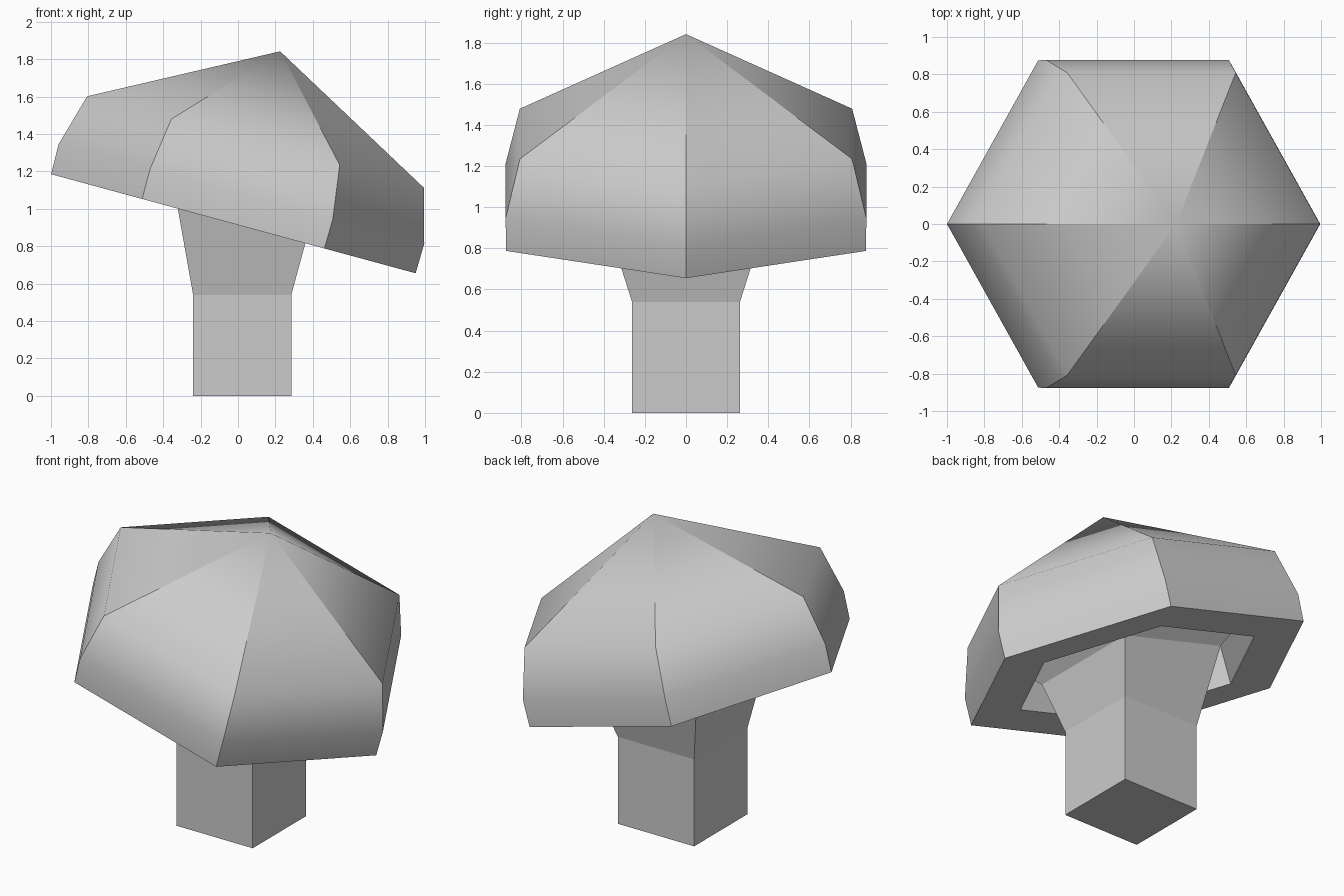
import bpy
import bmesh
import math
from mathutils import Matrix, Vector

cube = bpy.data.objects.get("Cube")
if cube:
    bpy.data.objects.remove(cube, do_unlink=True)

# One pale grey for the whole model
grey = bpy.data.materials.new("pale_grey")
grey.use_nodes = True
COLOR = (0.6, 0.6, 0.6, 1.0)
grey.diffuse_color = COLOR
grey.node_tree.nodes["Principled BSDF"].inputs["Base Color"].default_value = COLOR

# Frame of the tilted cap, with its origin at the middle of the rim
TILT = Matrix.Translation((-0.025, 0, 0.92)) @ Matrix.Rotation(math.radians(15.2), 4, "Y")


def ring(bm, radius, height, sides, turn=0.0):
    angles = [turn + math.tau * i / sides for i in range(sides)]
    return [bm.verts.new((radius * math.cos(a), radius * math.sin(a), height)) for a in angles]


def bridge(bm, low, high):
    n = len(low)
    return [bm.faces.new((low[i], low[(i + 1) % n], high[(i + 1) % n], high[i])) for i in range(n)]


def fan(bm, loop, tip):
    n = len(loop)
    return [bm.faces.new((loop[i], loop[(i + 1) % n], tip)) for i in range(n)]


def finish(bm, name):
    mesh = bpy.data.meshes.new(name)
    bm.to_mesh(mesh)
    bm.free()
    mesh.materials.append(grey)
    obj = bpy.data.objects.new(name, mesh)
    bpy.context.collection.objects.link(obj)
    return obj


# Cap: six-sided dome, flat rim underneath and a hollow inside
SIDES = 6
bm = bmesh.new()
outer = [ring(bm, r, h, SIDES) for r, h in ((1.01, 0), (1.013, 0.165), (0.933, 0.4525))]
tip = bm.verts.new((0, 0, 0.955))
rows = [bridge(bm, outer[0], outer[1]), bridge(bm, outer[1], outer[2]), fan(bm, outer[2], tip)]
for row in rows:
    for face in row:
        face.smooth = True
inner = [ring(bm, r, h, SIDES) for r, h in ((0.71, 0), (0.69, 0.3))]
bridge(bm, inner[0], outer[0])
bridge(bm, inner[1], inner[0])
fan(bm, inner[1][::-1], bm.verts.new((0, 0, 0.6)))
bm.transform(TILT)
bm.normal_update()

# Each panel is rounded vertically, ridges stay crisp and fade out at the tip
axis = (TILT.to_3x3() @ Vector((0, 0, 1))).normalized()
panel_of = {face: (j, i) for j, row in enumerate(rows) for i, face in enumerate(row)}
normals = []
for face in bm.faces:
    for loop in face.loops:
        normal = face.normal.copy()
        if face in panel_of:
            i = panel_of[face][1]
            if loop.vert == tip:
                normal = axis.copy()
            else:
                touching = [row[i].normal for row in rows if loop.vert in row[i].verts]
                normal = sum(touching, Vector()).normalized()
        normals.append(normal)
cap = finish(bm, "cap")
cap.data.normals_split_custom_set(normals)

# Stalk: square post whose top flares to follow the tilted cap
bm = bmesh.new()
QUARTER = math.pi / 4
ROOT2 = math.sqrt(2)
levels = []
for half, height, tilted, shift in (
    (0.2625, 0, False, 0.0225),
    (0.2625, 0.54, False, 0.0225),
    (0.364, 0.045, True, 0.035),
    (0.44, 0.145, True, 0.02),
):
    level = ring(bm, half * ROOT2, height, 4, QUARTER)
    for v in level:
        v.co.x += shift
        if tilted:
            v.co = TILT @ v.co
    levels.append(level)
for low, high in zip(levels, levels[1:]):
    bridge(bm, low, high)
bm.faces.new(levels[0][::-1])
bm.faces.new(levels[-1])
finish(bm, "stalk")
